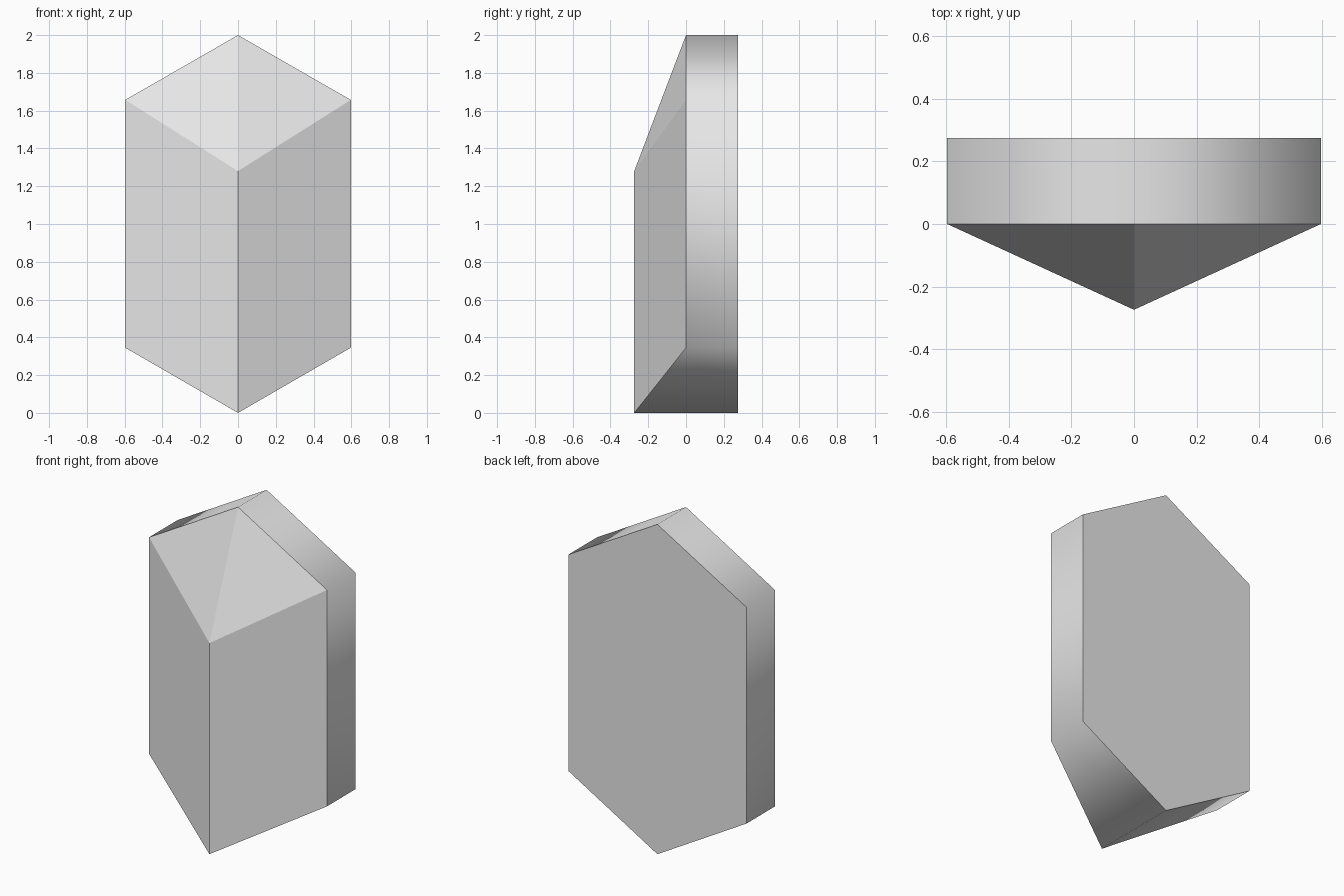
import bpy
import bmesh

if "Cube" in bpy.data.objects:
    bpy.data.objects.remove(bpy.data.objects["Cube"], do_unlink=True)

# Main sizes
HALF_W, DEPTH, HEIGHT = 0.597, 0.274, 2.0
LOW, HIGH = 0.345, 1.657      # shoulder heights of the hexagonal slab
RIDGE_TOP = 1.28              # top of the front ridge

stone = bpy.data.materials.new("plain_grey")
stone.use_nodes = True
grey = (0.8, 0.8, 0.8, 1)
stone.diffuse_color = grey
stone.node_tree.nodes["Principled BSDF"].inputs["Base Color"].default_value = grey

bm = bmesh.new()
vert = lambda x, y, z: bm.verts.new((x, y, z))

# Centre points shared by both halves
top_front, top_back = vert(0, 0, HEIGHT), vert(0, DEPTH, HEIGHT)
ridge_top, ridge_foot = vert(0, -DEPTH, RIDGE_TOP), vert(0, -DEPTH, 0)
foot_back = vert(0, DEPTH, 0)

back_points = {}
for side in (-1, 1):
    x = side * HALF_W
    low_front, low_back = vert(x, 0, LOW), vert(x, DEPTH, LOW)
    high_front, high_back = vert(x, 0, HIGH), vert(x, DEPTH, HIGH)
    back_points[side] = (low_back, high_back)
    # Flat bevelled front: sloping cap and upright panel
    bm.faces.new((top_front, high_front, ridge_top))
    bm.faces.new((high_front, low_front, ridge_foot, ridge_top))
    # Softly shaded rim: roof, side and underside
    rim = [(top_front, top_back, high_back, high_front),
           (high_front, high_back, low_back, low_front),
           (low_front, low_back, foot_back, ridge_foot)]
    for quad in rim:
        bm.faces.new(quad).smooth = True

# Flat hexagonal back
(left_low, left_high), (right_low, right_high) = back_points[-1], back_points[1]
bm.faces.new((foot_back, left_low, left_high, top_back, right_high, right_low))

bmesh.ops.recalc_face_normals(bm, faces=bm.faces)
# Keep the border between rim and flat faces crisp
for edge in bm.edges:
    edge.smooth = all(f.smooth for f in edge.link_faces)

mesh = bpy.data.meshes.new("bevelled_slab")
bm.to_mesh(mesh)
bm.free()
mesh.materials.append(stone)
slab = bpy.data.objects.new("bevelled_slab", mesh)
bpy.context.collection.objects.link(slab)
